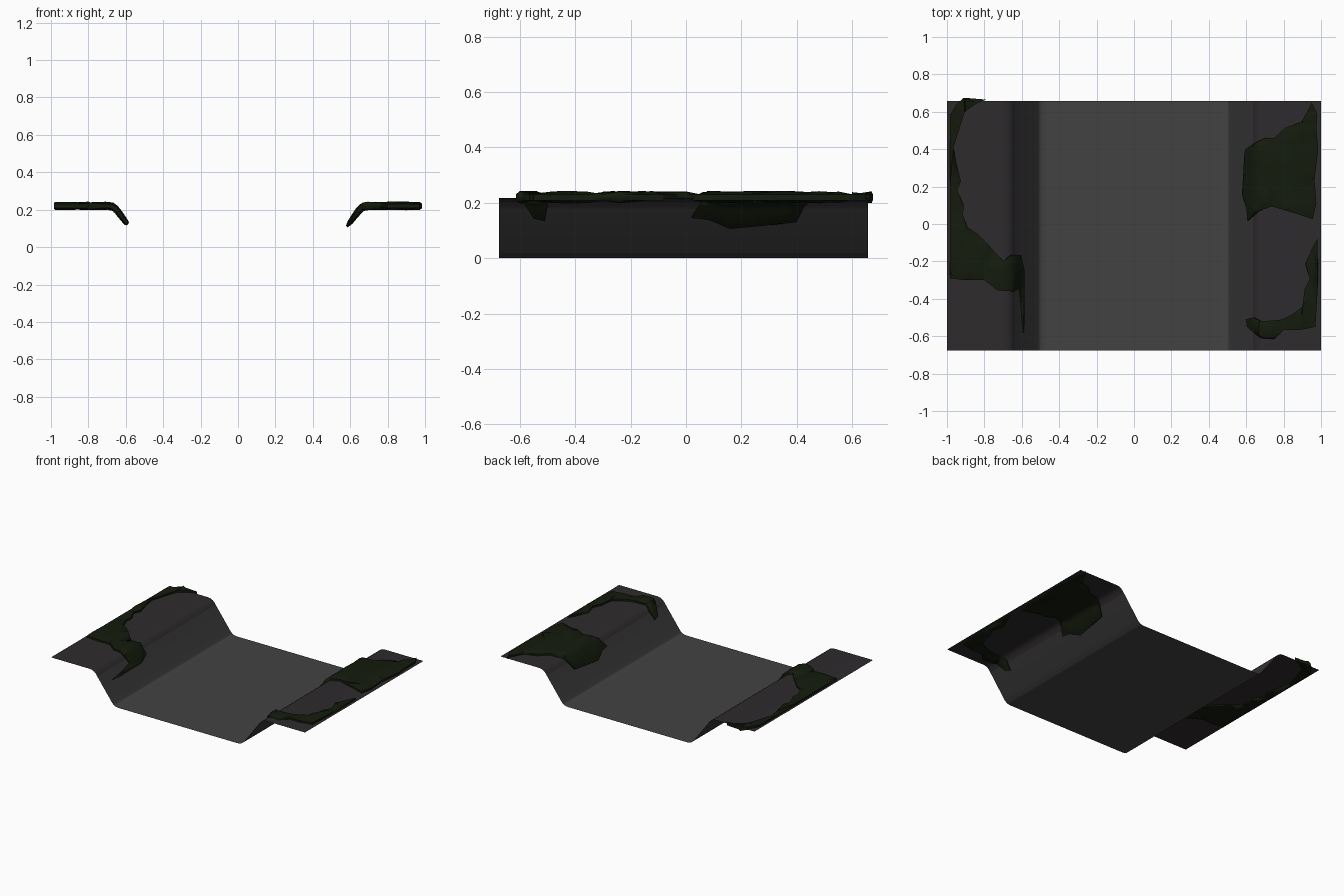
import bpy, bmesh, math, random
from mathutils import Vector

if "Cube" in bpy.data.objects:
    bpy.data.objects.remove(bpy.data.objects["Cube"])

random.seed(4)
Y0, Y1 = -0.675, 0.658
# half cross-section of the channel: bed, rounded toe, slope, rounded lip, bank
HALF = [(0.465, 0), (0.48, 0.001), (0.493, 0.004), (0.505, 0.01), (0.518, 0.022),
        (0.636, 0.18), (0.648, 0.196), (0.66, 0.207), (0.675, 0.215), (0.695, 0.218), (1.0, 0.218)]


def mat(name, col):
    m = bpy.data.materials.new(name)
    m.diffuse_color = (*col, 1)
    m.use_nodes = True
    m.node_tree.nodes["Principled BSDF"].inputs["Base Color"].default_value = m.diffuse_color
    return m


def height(x):
    x = abs(x)
    if x <= HALF[0][0]:
        return 0.0
    for (a, za), (b, zb) in zip(HALF, HALF[1:]):
        if x <= b:
            return za + (zb - za) * (x - a) / (b - a)
    return HALF[-1][1]


def normal(x):
    e = 0.012
    return Vector((-(height(x + e) - height(x - e)) / (2 * e), 0, 1)).normalized()


def finish(name, bm, mats, angle):
    me = bpy.data.meshes.new(name)
    bm.to_mesh(me)
    bm.free()
    ob = bpy.data.objects.new(name, me)
    bpy.context.collection.objects.link(ob)
    for m in mats:
        me.materials.append(m)
    bpy.ops.object.select_all(action='DESELECT')
    ob.select_set(True)
    bpy.context.view_layer.objects.active = ob
    bpy.ops.object.shade_smooth_by_angle(angle=math.radians(angle))
    return ob


bed = mat("bed_grey", (0.055, 0.055, 0.055))
slope = mat("slope_grey", (0.038, 0.036, 0.038))
bank = mat("bank_dark", (0.028, 0.024, 0.027))
moss = mat("moss_green", (0.007, 0.011, 0.004))

# open channel sheet: profile swept along y
profile = [(-x, z) for x, z in reversed(HALF)] + HALF
bm = bmesh.new()
STEPS = 8
rows = [[bm.verts.new((x, Y0 + (Y1 - Y0) * j / STEPS, z)) for x, z in profile]
        for j in range(STEPS + 1)]
for r, s in zip(rows, rows[1:]):
    for i in range(len(profile) - 1):
        f = bm.faces.new((r[i], r[i + 1], s[i + 1], s[i]))
        cx = abs(f.calc_center_median().x)
        f.material_index = 0 if cx < 0.51 else 1 if cx < 0.64 else 2
finish("channel_sheet", bm, [bed, slope, bank], 60)


# moss patch: outline draped over the channel with padded thickness
def moss_patch(name, outline):
    bm = bmesh.new()
    bm.faces.new([bm.verts.new((x, y, 0)) for x, y in outline])
    bmesh.ops.recalc_face_normals(bm, faces=bm.faces)
    bmesh.ops.triangulate(bm, faces=bm.faces[:])
    bmesh.ops.inset_region(bm, faces=bm.faces[:], thickness=0.008, use_even_offset=False)
    cuts = [(s * x, 0) for x in (0.6, 0.636, 0.648, 0.66, 0.675, 0.695, 0.8, 0.9) for s in (-1, 1)]
    for x, _ in cuts:
        bmesh.ops.bisect_plane(bm, geom=bm.verts[:] + bm.edges[:] + bm.faces[:],
                               plane_co=(x, 0, 0), plane_no=(1, 0, 0))
    for k in range(-5, 6):
        bmesh.ops.bisect_plane(bm, geom=bm.verts[:] + bm.edges[:] + bm.faces[:],
                               plane_co=(0, k * 0.12, 0), plane_no=(0, 1, 0))
    bmesh.ops.triangulate(bm, faces=[f for f in bm.faces if len(f.verts) > 4])
    faces = bm.faces[:]
    rim = [e for e in bm.edges if e.is_boundary]
    rim_verts = {v for e in rim for v in e.verts}
    top, low = {}, {}
    for v in bm.verts[:]:
        x, y = v.co.x, v.co.y
        h = 0.011 if v in rim_verts else 0.02 + random.uniform(-0.002, 0.003)
        h *= 0.6 + 0.4 * min(1, max(0, (abs(x) - 0.58) / 0.1))
        n, p = normal(x), Vector((x, y, height(x) + 0.002))
        top[v] = bm.verts.new(p + n * h)
        low[v] = bm.verts.new(p - n * h)
    for f in faces:
        bm.faces.new([top[v] for v in f.verts])
        bm.faces.new([low[v] for v in reversed(f.verts)])
    for e in rim:
        a, b = e.verts
        bm.faces.new((top[a], top[b], low[b], low[a]))
    bmesh.ops.delete(bm, geom=list(top), context='VERTS')
    bmesh.ops.recalc_face_normals(bm, faces=bm.faces)
    finish(name, bm, [moss], 50)


moss_patch("moss_left", [
    (-0.79, 0.665), (-0.91, 0.675), (-0.95, 0.64), (-0.985, 0.58), (-0.985, 0.2), (-0.985, -0.29),
    (-0.91, -0.30), (-0.80, -0.30), (-0.73, -0.355), (-0.65, -0.36), (-0.615, -0.345),
    (-0.603, -0.45), (-0.594, -0.58), (-0.59, -0.50), (-0.59, -0.25), (-0.61, -0.165),
    (-0.66, -0.165), (-0.70, -0.20), (-0.77, -0.12), (-0.84, -0.05), (-0.89, -0.02),
    (-0.915, 0.05), (-0.91, 0.10), (-0.945, 0.18), (-0.925, 0.23), (-0.95, 0.32),
    (-0.965, 0.41), (-0.93, 0.52), (-0.905, 0.60), (-0.84, 0.645)])
moss_patch("moss_right_back", [
    (0.95, 0.65), (0.98, 0.59), (0.975, 0.51), (0.985, 0.40), (0.965, 0.24), (0.975, 0.11),
    (0.955, 0.025), (0.885, 0.05), (0.80, 0.075), (0.735, 0.095), (0.67, 0.07), (0.612, 0.02),
    (0.607, 0.08), (0.582, 0.16), (0.59, 0.27), (0.60, 0.40), (0.655, 0.435), (0.70, 0.46),
    (0.75, 0.46), (0.81, 0.515), (0.895, 0.545), (0.925, 0.60)])
moss_patch("moss_right_front", [
    (0.98, -0.08), (0.985, -0.3), (0.97, -0.55), (0.885, -0.567), (0.80, -0.567), (0.75, -0.615),
    (0.68, -0.61), (0.61, -0.55), (0.603, -0.51), (0.645, -0.50), (0.68, -0.52), (0.78, -0.513),
    (0.84, -0.487), (0.90, -0.444), (0.912, -0.35), (0.94, -0.294), (0.917, -0.214), (0.95, -0.134)])
